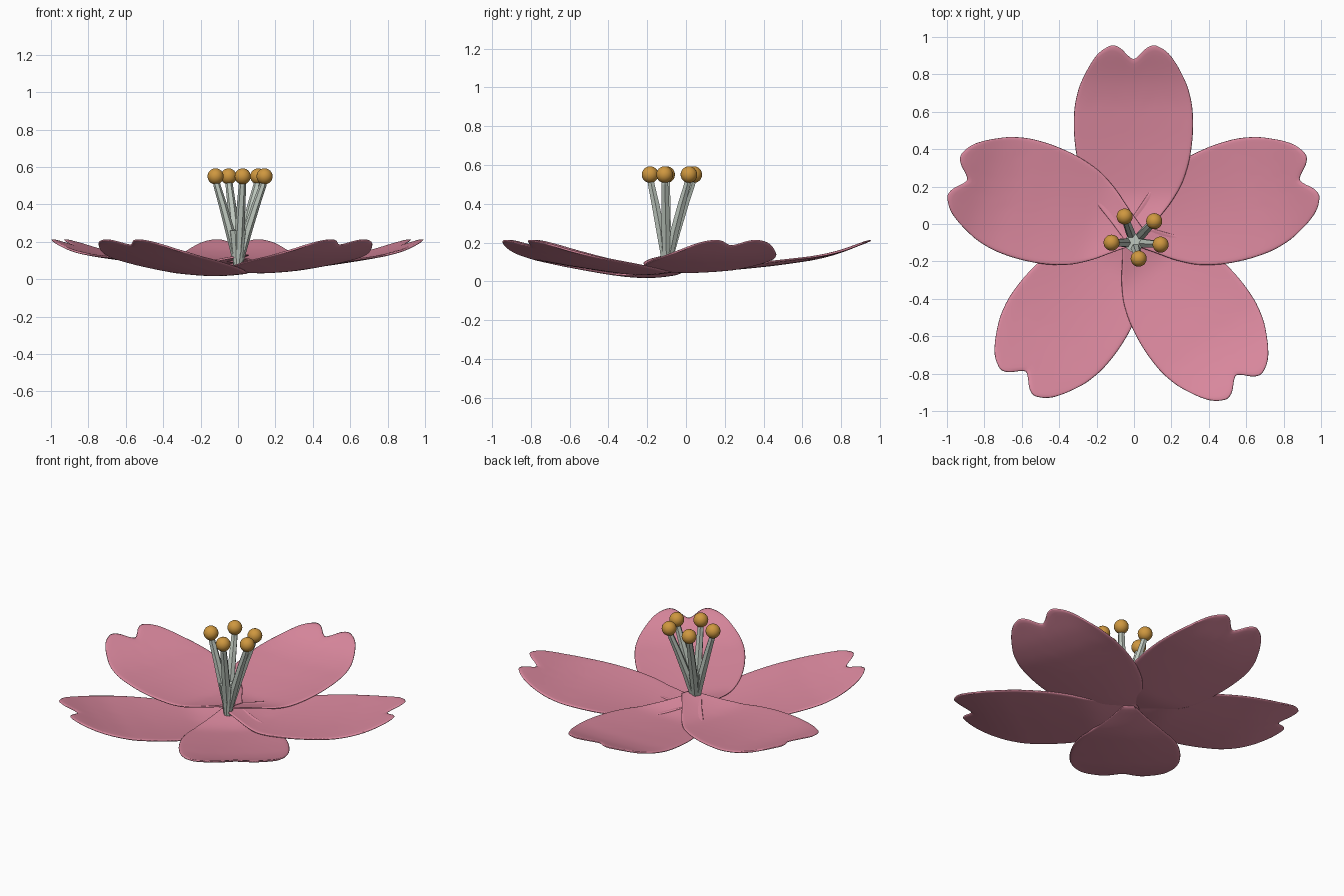
import bpy, bmesh, math
from mathutils import Vector, Matrix

cube = bpy.data.objects.get("Cube")
if cube:
    bpy.data.objects.remove(cube)


def material(name, rgb):
    m = bpy.data.materials.new(name)
    m.use_nodes = True
    m.diffuse_color = (*rgb, 1)
    m.node_tree.nodes["Principled BSDF"].inputs["Base Color"].default_value = (*rgb, 1)
    return m


pink = material("petal pink", (0.71, 0.25, 0.345))
pale = material("pale grey green", (0.52, 0.58, 0.52))
gold = material("pollen gold", (0.62, 0.31, 0.05))


def add_object(name, bm, mat, smooth):
    bmesh.ops.recalc_face_normals(bm, faces=bm.faces)
    mesh = bpy.data.meshes.new(name)
    bm.to_mesh(mesh)
    bm.free()
    mesh.materials.append(mat)
    for p in mesh.polygons:
        p.use_smooth = smooth
    ob = bpy.data.objects.new(name, mesh)
    bpy.context.collection.objects.link(ob)
    return ob


def interp(points, x):
    for (a, fa), (b, fb) in zip(points, points[1:]):
        if x <= b:
            return fa + (fb - fa) * max(0, (x - a) / (b - a))
    return points[-1][1]


# Petal shape: half width along the length, notched tip line, and side profile
ROOT = -0.06
WIDTH = [(ROOT, 0.03), (0.07, 0.125), (0.16, 0.2), (0.27, 0.265), (0.39, 0.302), (0.5, 0.318),
         (0.6, 0.322), (0.7, 0.315), (0.8, 0.288), (0.9, 0.235)]
TIP = [(0, 0.935), (0.12, 0.955), (0.25, 0.99), (0.38, 1.012), (0.5, 1.014),
       (0.7, 0.99), (0.85, 0.957), (1, 0.9)]
HEIGHT = [(ROOT, 0.055), (0.1, 0.025), (0.2, 0.013), (0.35, 0.035), (0.5, 0.06),
          (0.7, 0.1), (0.85, 0.145), (1.01, 0.208)]
ROWS, COLS = 18, 24


def petal(name, angle, lift):
    bm = bmesh.new()
    grid = []
    for i in range(ROWS + 1):
        s = i / ROWS
        row = []
        for j in range(COLS + 1):
            t = 2 * j / COLS - 1
            u = ROOT + s * (interp(TIP, abs(t)) - ROOT)
            v = t * interp(WIDTH, ROOT + s * (0.9 - ROOT))
            cup = 0.018 * t * t * math.sin(math.pi * s)
            z = interp(HEIGHT, u) + lift * max(0, 1 - u / 0.8) + cup
            row.append(bm.verts.new((u, v, z)))
        grid.append(row)
    for a, b in zip(grid, grid[1:]):
        for j in range(COLS):
            bm.faces.new((a[j], b[j], b[j + 1], a[j + 1]))
    bm.transform(Matrix.Translation((-0.003, -0.053, 0)) @ Matrix.Rotation(math.radians(angle), 4, 'Z'))
    ob = add_object(name, bm, pink, True)
    thick = ob.modifiers.new("thickness", 'SOLIDIFY')
    thick.thickness = 0.012
    thick.offset = -1
    sub = ob.modifiers.new("smooth", 'SUBSURF')
    sub.levels = sub.render_levels = 1


# Five overlapping petals, lowest first
for name, angle, lift in (("front_right_petal", 232, 0), ("front_left_petal", 306, 0.02),
                          ("left_petal", 18, 0.035), ("back_petal", 90, 0.05),
                          ("right_petal", 162, 0.065)):
    petal(name, angle, lift)


def tube(name, path, radii, sides):
    bm = bmesh.new()
    rings = []
    for p, r in zip(path, radii):
        rings.append([bm.verts.new((p.x + r * math.cos(k * math.tau / sides),
                                    p.y + r * math.sin(k * math.tau / sides), p.z))
                      for k in range(sides)])
    for a, b in zip(rings, rings[1:]):
        for k in range(sides):
            n = (k + 1) % sides
            bm.faces.new((a[k], a[n], b[n], b[k]))
    bm.faces.new(rings[0])
    bm.faces.new(rings[-1])
    add_object(name, bm, pale, False)


# Central column
core = Vector((0.0, -0.1, 0))
tube("stamen_column", [core + Vector((0, 0, z)) for z in (0.06, 0.14, 0.26)],
     (0.024, 0.034, 0.05), 10)

# Filaments leaning outward, each with a round anther
for i, (x, y) in enumerate(((-0.05, 0.04), (0.108, 0.015), (-0.12, -0.1),
                            (0.142, -0.11), (0.025, -0.185))):
    top = Vector((x, y, 0.55))
    out = Vector((x, y, 0)) - core
    path = [core + out * f + Vector((0, 0, z))
            for f, z in ((0.08, 0.1), (0.34, 0.25), (0.68, 0.4), (0.93, 0.5), (1, 0.55))]
    tube(f"filament_{i + 1}", path, (0.02, 0.026, 0.023, 0.02, 0.016), 6)
    bm = bmesh.new()
    bmesh.ops.create_uvsphere(bm, u_segments=20, v_segments=12, radius=0.043,
                              matrix=Matrix.Translation(top))
    add_object(f"anther_{i + 1}", bm, gold, True)
